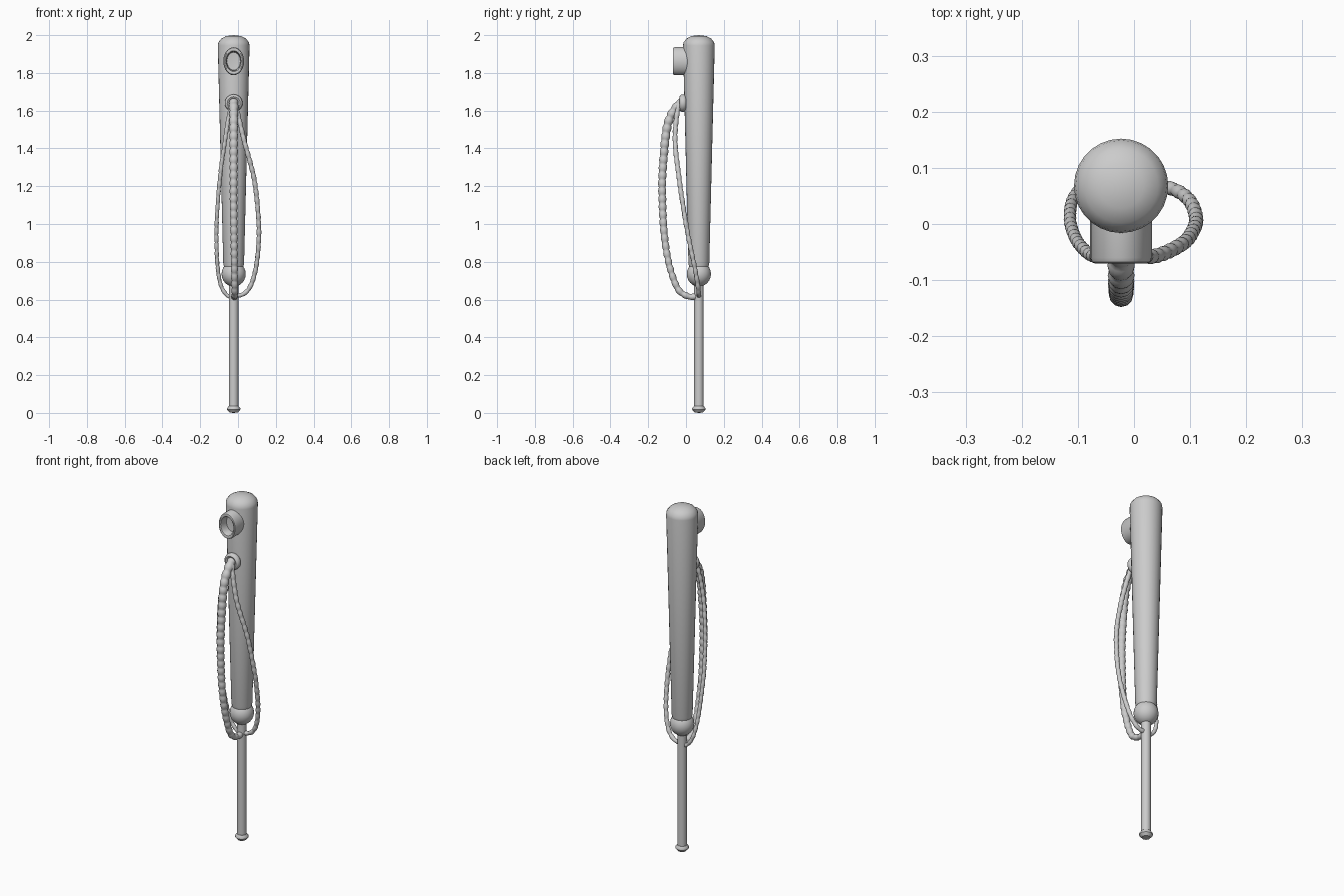
import bpy, bmesh, math
from mathutils import Vector, Matrix

if "Cube" in bpy.data.objects:
    bpy.data.objects.remove(bpy.data.objects["Cube"])

AX, AY = -0.023, 0.068  # main axis of the handle


def finish(ob, angle=40):
    bpy.ops.object.select_all(action='DESELECT')
    ob.select_set(True)
    bpy.context.view_layer.objects.active = ob
    bpy.ops.object.shade_smooth_by_angle(angle=math.radians(angle))


def lathe(name, profile, matrix, sides=28):
    """Spin (radius, height) points round local z, then place with a matrix."""
    bm = bmesh.new()
    vs = [bm.verts.new((r, 0, z)) for r, z in profile]
    es = [bm.edges.new(p) for p in zip(vs, vs[1:])]
    bmesh.ops.spin(bm, geom=vs + es, cent=(0, 0, 0), axis=(0, 0, 1),
                   angle=math.tau, steps=sides, use_duplicate=False)
    bmesh.ops.remove_doubles(bm, verts=bm.verts, dist=1e-5)
    bmesh.ops.recalc_face_normals(bm, faces=bm.faces)
    bm.transform(matrix)
    me = bpy.data.meshes.new(name)
    bm.to_mesh(me)
    bm.free()
    ob = bpy.data.objects.new(name, me)
    bpy.context.collection.objects.link(ob)
    finish(ob)
    return ob


def spline(pts, n=24):
    """Dense smooth path through the points."""
    p = [Vector(q) for q in pts]
    p = [2 * p[0] - p[1]] + p + [2 * p[-1] - p[-2]]
    out = []
    for a, b, c, d in zip(p, p[1:], p[2:], p[3:]):
        for i in range(n):
            t = i / n
            out.append(0.5 * (2 * b + (c - a) * t + (2 * a - 5 * b + 4 * c - d) * t**2
                              + (3 * b - a - 3 * c + d) * t**3))
    return out + [p[-2]]


def ribbed_cord(name, pts, r0, r1, bead=0.042, per=6):
    """Tube of rounded beads whose radius runs from r0 to r1."""
    path = spline(pts)
    dist = [0]
    for a, b in zip(path, path[1:]):
        dist.append(dist[-1] + (b - a).length)
    count = round(dist[-1] / bead) * per
    cu = bpy.data.curves.new(name, 'CURVE')
    cu.dimensions = '3D'
    cu.bevel_depth = 1
    cu.bevel_resolution = 4
    cu.use_fill_caps = True
    sp = cu.splines.new('POLY')
    sp.points.add(count)
    j = 0
    for i in range(count + 1):
        s = dist[-1] * i / count
        while j < len(path) - 2 and dist[j + 1] < s:
            j += 1
        t = (s - dist[j]) / (dist[j + 1] - dist[j])
        r = (r0 + (r1 - r0) * i / count) * (0.8 + 0.2 * abs(math.sin(math.pi * i / per)))
        sp.points[i].co = (*path[j].lerp(path[j + 1], t), 1)
        sp.points[i].radius = r
    ob = bpy.data.objects.new(name, cu)
    bpy.context.collection.objects.link(ob)
    bpy.ops.object.select_all(action='DESELECT')
    ob.select_set(True)
    bpy.context.view_layer.objects.active = ob
    bpy.ops.object.convert(target='MESH')
    finish(bpy.context.object, 50)


upright = Matrix.Translation((AX, AY, 0))

# Tapered handle with domed top
lathe("handle", [(0, 0.77), (0.05, 0.77), (0.055, 0.79), (0.084, 1.945), (0.081, 1.962),
                 (0.066, 1.981), (0.04, 1.995), (0, 2.0)], upright)

# Joint ball below the handle
lathe("joint_ball", [(0.064 * math.sin(math.pi * i / 12), 0.735 - 0.066 * math.cos(math.pi * i / 12))
                     for i in range(13)], upright)

# Thin rod and its foot
lathe("rod", [(0, 0.02), (0.025, 0.02), (0.025, 0.70), (0, 0.70)], upright, 20)
lathe("foot", [(0, 0), (0.022, 0.002), (0.035, 0.017), (0.035, 0.025), (0.026, 0.036), (0, 0.036)],
      upright, 20)

# Hollow oval knob facing the front (local z points to -y)
front = Matrix.Rotation(math.pi / 2, 4, 'X')
lathe("oval_knob", [(0, -0.05), (1, -0.05), (1, 0.060), (0.95, 0.068), (0.86, 0.070), (0.74, 0.067),
                    (0.68, 0.058), (0.64, 0.022), (0, 0.018)],
      Matrix.Translation((AX, 0, 1.862)) @ front @ Matrix.Diagonal((0.055, 0.074, 1, 1)))

# Cord ring on the handle front
lathe("cord_ring", [(0.034 + 0.013 * math.cos(math.tau * i / 12), 0.016 + 0.018 * math.sin(math.tau * i / 12))
                    for i in range(13)],
      Matrix.Translation((AX, 0, 1.64)) @ front)

# Three ribbed cords from the ring to the rod
ribbed_cord("front_cord", [
    (AX, 0.0, 1.635), (AX, -0.035, 1.635), (AX, -0.096, 1.53), (AX, -0.123, 1.29),
    (AX, -0.125, 1.13), (-0.021, -0.115, 0.945), (-0.019, -0.090, 0.79),
    (-0.018, -0.045, 0.66), (-0.018, 0.008, 0.618), (-0.02, 0.06, 0.615)], 0.025, 0.017)
ribbed_cord("right_cord", [
    (-0.02, 0.0, 1.645), (-0.012, -0.038, 1.63), (0.030, -0.058, 1.45), (0.085, -0.036, 1.24),
    (0.107, -0.008, 1.05), (0.110, 0.015, 0.92), (0.098, 0.043, 0.785),
    (0.070, 0.062, 0.68), (0.030, 0.068, 0.63), (-0.02, 0.068, 0.62)], 0.014, 0.0125)
ribbed_cord("left_cord", [
    (-0.026, 0.0, 1.645), (-0.037, -0.038, 1.63), (-0.068, -0.058, 1.45), (-0.096, -0.038, 1.24),
    (-0.111, -0.008, 1.05), (-0.114, 0.018, 0.92), (-0.109, 0.044, 0.785),
    (-0.092, 0.064, 0.68), (-0.060, 0.069, 0.625), (-0.023, 0.068, 0.61)], 0.012, 0.011)
